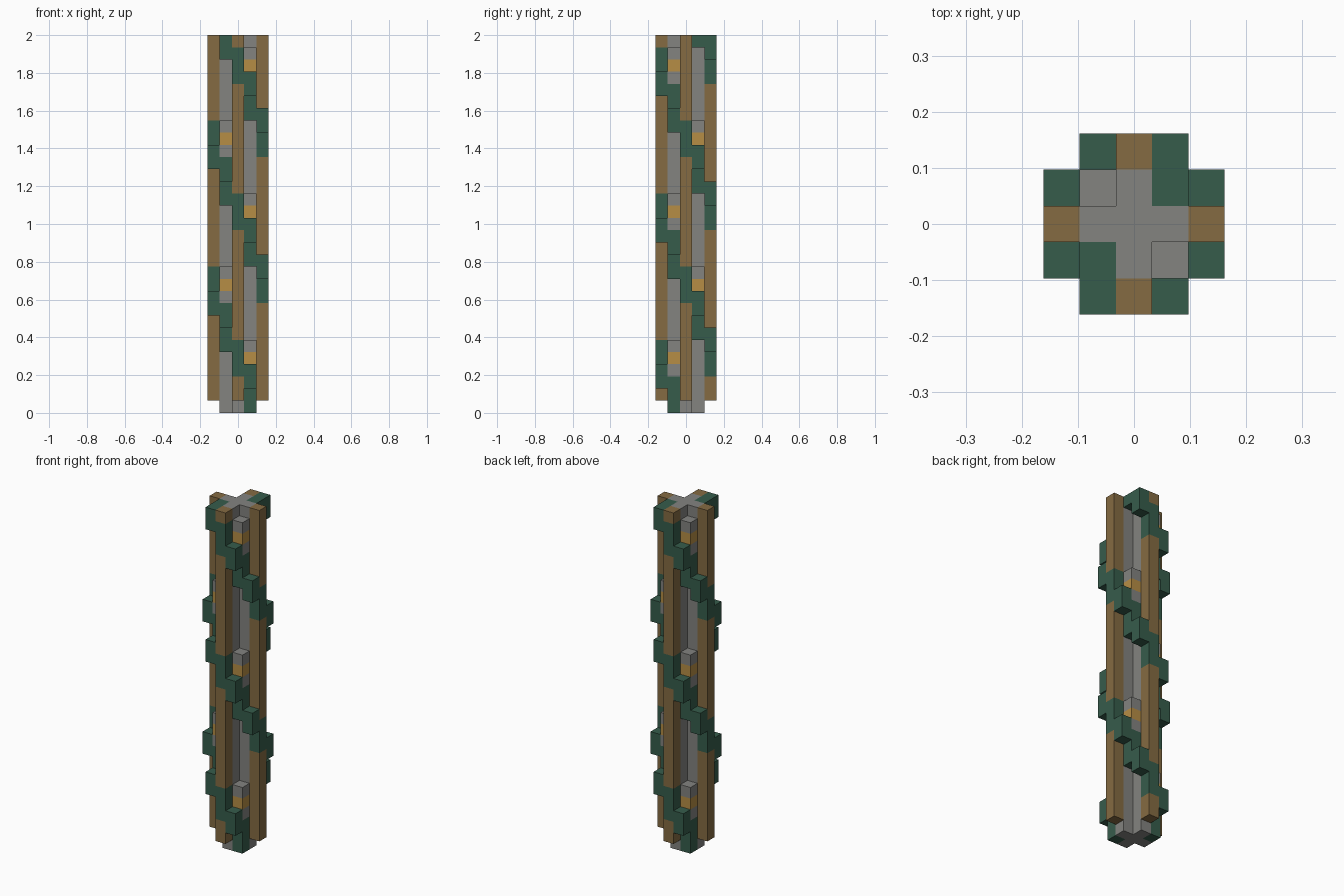
import bpy, bmesh
from mathutils import Vector

if "Cube" in bpy.data.objects:
    bpy.data.objects.remove(bpy.data.objects["Cube"])

LAYERS = 31
UNIT = 2 / LAYERS
PERIOD = 12          # layers before the spiral pattern repeats at one corner


def material(name, srgb):
    rgb = [((c / 255 + 0.055) / 1.055) ** 2.4 for c in srgb] + [1]
    mat = bpy.data.materials.new(name)
    mat.use_nodes = True
    mat.diffuse_color = rgb
    mat.node_tree.nodes["Principled BSDF"].inputs["Base Color"].default_value = rgb
    return mat


MATS = {
    "stone": material("grey_stone", (131, 131, 128)),
    "wood": material("brown_wood", (133, 107, 66)),
    "leaf": material("dark_green", (54, 92, 75)),
    "glow": material("amber_light", (182, 141, 69)),
}

cells = {}           # (x, y, layer) -> (part, colour)


def turn(x, y, quarters):
    for _ in range(quarters):
        x, y = y, -x
    return x, y


def put(x, y, layer, part, colour):
    lowest = 1 if max(abs(x), abs(y)) == 2 else 0
    if lowest <= layer < LAYERS:
        cells[(x, y, layer)] = (part, colour)


# Cross-shaped core and the four outer ribs
for layer in range(LAYERS):
    put(0, 0, layer, "core", "stone")
    for q in range(4):
        put(*turn(0, -1, q), layer, "core", "stone")
        put(*turn(0, -2, q), layer, "ribs", "wood")

# Two climbing strands with lamps resting on them; each quarter turn rises six layers
for q in range(4):
    for base in range(6 * q - 2 * PERIOD, LAYERS + PERIOD, PERIOD):
        steps = [((0, -2), (3, 4, 5)), ((1, -2), (2, 3)),
                 ((1, -1), (0, 1, 2)), ((2, -1), (-1, 0))]
        for (x, y), layers in steps:
            for k in layers:
                put(*turn(x, y, q), base + k, "spiral_strands", "leaf")
        for k, colour in ((3, "stone"), (4, "glow"), (5, "stone")):
            put(*turn(1, -1, q), base + k, "corner_lamps", colour)


# Build one object per part from the exposed block sides
def build(part):
    colours = sorted({c for p, c in cells.values() if p == part})
    bm = bmesh.new()
    for cell, (owner, colour) in cells.items():
        if owner != part:
            continue
        centre = Vector(cell) + Vector((0, 0, 0.5))
        for axis in range(3):
            for sign in (-1, 1):
                normal = Vector((0, 0, 0))
                normal[axis] = sign
                if tuple(int(a + b) for a, b in zip(cell, normal)) in cells:
                    continue
                u = Vector((0, 0, 0))
                u[(axis + 1) % 3] = 0.5
                v = normal.cross(u)
                mid = centre + normal * 0.5
                corners = (mid - u - v, mid + u - v, mid + u + v, mid - u + v)
                face = bm.faces.new([bm.verts.new(c * UNIT) for c in corners])
                face.material_index = colours.index(colour)
    bmesh.ops.remove_doubles(bm, verts=bm.verts, dist=UNIT / 100)
    bmesh.ops.dissolve_limit(bm, angle_limit=0.01, verts=bm.verts,
                             edges=bm.edges, delimit={'MATERIAL'})
    mesh = bpy.data.meshes.new(part)
    bm.to_mesh(mesh)
    bm.free()
    for c in colours:
        mesh.materials.append(MATS[c])
    bpy.context.collection.objects.link(bpy.data.objects.new(part, mesh))


for part in ("core", "ribs", "spiral_strands", "corner_lamps"):
    build(part)
